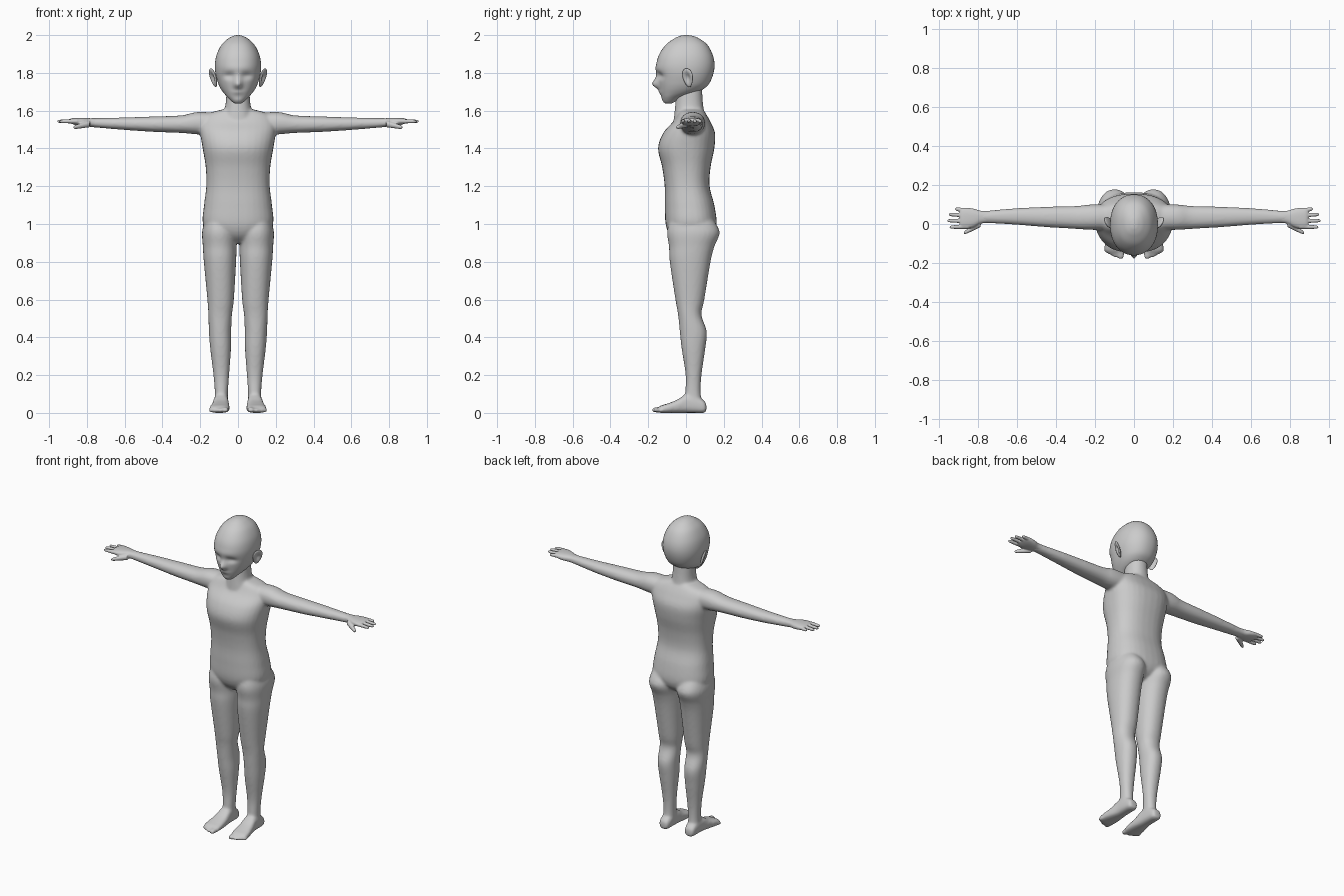
import bpy, bmesh, math
from mathutils import Matrix, Vector

if "Cube" in bpy.data.objects:
    bpy.data.objects.remove(bpy.data.objects["Cube"])

skin = bpy.data.materials.new("plain grey")
skin.use_nodes = True
grey = (0.6, 0.6, 0.6, 1)
skin.diffuse_color = grey
bsdf = next(n for n in skin.node_tree.nodes if n.type == "BSDF_PRINCIPLED")
bsdf.inputs["Base Color"].default_value = grey
bsdf.inputs["Roughness"].default_value = 0.7

# For each long axis: where (along, across, up) go in x, y, z
ORDER = {"x": (0, 1, 2), "y": (1, 0, 2), "z": (1, 2, 0)}


def catmull(a, b, c, d, t):
    return 0.5 * (2 * b + (c - a) * t + (2 * a - 5 * b + 4 * c - d) * t ** 2
                  + (3 * b - a - 3 * c + d) * t ** 3)


def loft(bm, axis, rings, side=1, n=32, steps=5, power=2.2):
    """Skin through rings (position, a min, a max, b min, b max)."""
    rows = []
    last = len(rings) - 1
    for i in range(last):
        ctrl = [rings[max(0, min(last, i + k))] for k in (-1, 0, 1, 2)]
        for s in range(steps):
            rows.append([catmull(*vals, s / steps) for vals in zip(*ctrl)])
    rows.append(rings[-1])
    loops = []
    for t, a0, a1, b0, b1 in rows:
        loop = []
        for k in range(n):
            ang = 2 * math.pi * k / n
            c, s = math.cos(ang), math.sin(ang)
            c = math.copysign(abs(c) ** (2 / power), c)
            s = math.copysign(abs(s) ** (2 / power), s)
            p = (t, (a0 + a1) / 2 + c * (a1 - a0) / 2, (b0 + b1) / 2 + s * (b1 - b0) / 2)
            x, y, z = (p[j] for j in ORDER[axis])
            loop.append(bm.verts.new((x * side, y, z)))
        loops.append(loop)
    for lo, hi in zip(loops, loops[1:]):
        for k in range(n):
            m = (k + 1) % n
            bm.faces.new((lo[k], lo[m], hi[m], hi[k]))
    bm.faces.new(loops[0][::-1])
    bm.faces.new(loops[-1])


def digit(bm, axis, p, q, r0, r1, side=1, flat=1.0):
    """Round-ended finger or toe from p to q along one axis."""
    rings = []
    for f, w in ((0, 1), (0.5, 1), (0.85, 0.95), (0.96, 0.7), (1, 0.25)):
        c = Vector(p).lerp(Vector(q), f)
        r = (r0 + (r1 - r0) * f) * w
        t, a, b = (c.x, c.y, c.z) if axis == "x" else (c.y, c.x, c.z)
        rings.append((t, a - r, a + r, b - r * flat, b + r * flat))
    loft(bm, axis, rings, side, n=14, steps=3, power=2)


def finish(bm, name, voxel=0, smooth=0):
    bmesh.ops.recalc_face_normals(bm, faces=bm.faces)
    mesh = bpy.data.meshes.new(name)
    bm.to_mesh(mesh)
    bm.free()
    mesh.materials.append(skin)
    mesh.shade_smooth()
    ob = bpy.data.objects.new(name, mesh)
    bpy.context.scene.collection.objects.link(ob)
    if voxel:
        rem = ob.modifiers.new("Merge", "REMESH")
        rem.mode = "VOXEL"
        rem.voxel_size = voxel
        rem.use_smooth_shade = True
    if smooth:
        sm = ob.modifiers.new("Soften", "SMOOTH")
        sm.factor = 0.5
        sm.iterations = smooth
    return ob


# Body: torso, neck, arms, legs and feet merged into one skin
body = bmesh.new()
torso = [(.90, .05, -.04, .07), (.94, .14, -.085, .135), (1.0, .186, -.108, .162),
         (1.1, .18, -.112, .15), (1.2, .168, -.113, .125), (1.3, .171, -.126, .13),
         (1.4, .187, -.148, .15), (1.48, .2, -.122, .154), (1.54, .2, -.07, .13),
         (1.58, .17, -.045, .108), (1.605, .09, -.035, .09)]
loft(body, "z", [(z, -w, w, f, b) for z, w, f, b in torso], power=2.4)
neck = [(1.55, .09, -.065, .105), (1.62, .068, -.058, .092),
        (1.7, .061, -.05, .086), (1.78, .055, -.04, .085)]
loft(body, "z", [(z, -w, w, f, b) for z, w, f, b in neck])

arm = [(.12, -.03, .1, 1.47, 1.59), (.22, -.03, .1, 1.475, 1.592),
       (.3, -.025, .092, 1.482, 1.575), (.45, -.016, .088, 1.488, 1.569),
       (.6, -.004, .081, 1.498, 1.564), (.72, .003, .071, 1.508, 1.561),
       (.8, .006, .064, 1.515, 1.56)]
leg = [(1.04, .03, .17, -.08, .13), (.96, .008, .19, -.1, .178),
       (.88, .008, .186, -.09, .15), (.8, .01, .181, -.086, .13),
       (.6, .022, .162, -.056, .097), (.52, .032, .157, -.042, .082),
       (.43, .036, .154, -.033, .11), (.34, .037, .147, -.023, .102),
       (.2, .047, .13, -.002, .082), (.11, .053, .123, -.004, .078),
       (.04, .053, .125, -.01, .085)]
foot = [(.108, .07, .11, .01, .045), (.095, .058, .122, 0, .065),
        (.05, .053, .127, 0, .09), (0, .05, .13, 0, .097),
        (-.05, .046, .14, 0, .068), (-.1, .044, .15, 0, .049),
        (-.135, .047, .15, 0, .038), (-.15, .06, .135, .004, .026)]
for side in (1, -1):
    loft(body, "x", arm, side)
    loft(body, "z", leg, side)
    loft(body, "y", foot, side, power=2.8)
    digit(body, "y", (.066, -.11, .019), (.068, -.18, .015), .02, .018, side, .8)
    for k in range(4):
        x = .098 + .0155 * k
        digit(body, "y", (x - .004, -.11, .016), (x, -.172 + .009 * k, .013),
              .012, .011, side)
finish(body, "body", voxel=.008, smooth=7)

# Head: skull and jaw, with the face shaped by soft bumps and hollows
head = bmesh.new()
skull = [(1.637, .012, -.105, -.08), (1.645, .028, -.116, -.06), (1.67, .054, -.128, -.02),
         (1.695, .077, -.136, .055), (1.72, .094, -.141, .1), (1.75, .107, -.146, .127),
         (1.8, .12, -.154, .146), (1.85, .122, -.156, .151), (1.9, .112, -.141, .14),
         (1.95, .086, -.106, .112), (1.982, .052, -.062, .07), (1.996, .024, -.03, .035),
         (2.0, .006, -.008, .01)]
loft(head, "z", [(z, -w, w, f, b) for z, w, f, b in skull], n=64, steps=8)
# (x, z, height, spread x, spread z): nose tip, bridge, eyes, brow, lips, chin
features = [(0, 1.738, .03, .013, .016), (0, 1.768, .013, .012, .024),
            (.046, 1.785, -.015, .022, .013), (-.046, 1.785, -.015, .022, .013),
            (0, 1.825, .004, .06, .015), (0, 1.697, .005, .02, .009),
            (0, 1.655, .004, .02, .01)]
for v in head.verts:
    if v.co.y < -.04:
        x, z = v.co.x, v.co.z
        v.co.y -= sum(h * math.exp(-((x - cx) / sx) ** 2 / 2 - ((z - cz) / sz) ** 2 / 2)
                      for cx, cz, h, sx, sz in features)
finish(head, "head", smooth=1)

for side, word in ((1, "left"), (-1, "right")):
    # Ear: a leaning disc with a hollow bowl
    ear = bmesh.new()
    bmesh.ops.create_uvsphere(ear, u_segments=24, v_segments=16, radius=1)
    for v in ear.verts:
        if v.co.x > 0:
            v.co.x -= 1.5 * math.exp(-(v.co.y ** 2 + v.co.z ** 2) / .3) * v.co.x
        v.co.y *= 1 + .25 * v.co.z
    place = (Matrix.Translation((.131, .01, 1.774)) @ Matrix.Rotation(-.5, 4, "Z")
             @ Matrix.Rotation(.3, 4, "Y") @ Matrix.Diagonal((.011, .03, .052, 1)))
    ear.transform(Matrix.Diagonal((side, 1, 1, 1)) @ place)
    finish(ear, word + "_ear")

    # Hand: palm, four fingers and thumb
    hand = bmesh.new()
    loft(hand, "x", [(.74, .007, .067, 1.512, 1.559), (.785, .002, .068, 1.516, 1.56),
                     (.82, -.016, .078, 1.518, 1.562), (.855, -.024, .083, 1.523, 1.562),
                     (.88, -.021, .081, 1.53, 1.56), (.892, -.012, .07, 1.536, 1.555)],
         side, power=2.4)
    for base, tip, end in ((-.013, -.016, .945), (.016, .017, .957),
                           (.044, .049, .95), (.069, .077, .917)):
        digit(hand, "x", (.85, base, 1.544), (end, tip, 1.543), .0125, .009, side)
    digit(hand, "x", (.785, .002, 1.53), (.872, -.047, 1.511), .018, .0105, side)
    finish(hand, word + "_hand", voxel=.004, smooth=3)
